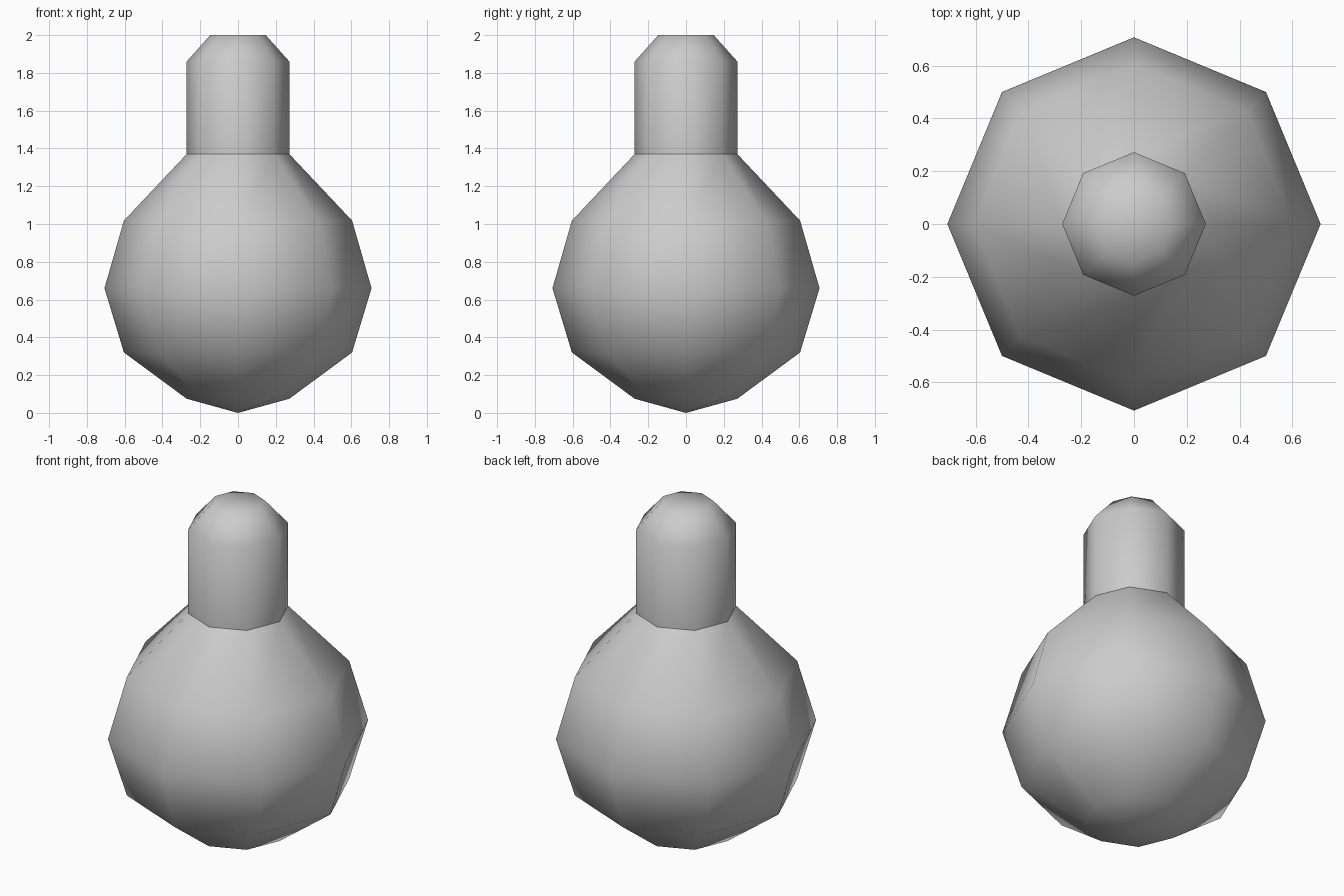
import bpy, bmesh, math

if "Cube" in bpy.data.objects:
    bpy.data.objects.remove(bpy.data.objects["Cube"])

SIDES = 8


def lathe(name, profile):
    """Spin a (radius, z) profile around z; radius 0 makes a pole."""
    bm = bmesh.new()
    rings = []
    for r, z in profile:
        if r == 0:
            rings.append([bm.verts.new((0, 0, z))] * SIDES)
        else:
            rings.append([bm.verts.new((r * math.cos(i * math.tau / SIDES),
                                        r * math.sin(i * math.tau / SIDES), z))
                          for i in range(SIDES)])
    for lo, hi in zip(rings, rings[1:]):
        for i in range(SIDES):
            j = (i + 1) % SIDES
            quad = list(dict.fromkeys((lo[i], lo[j], hi[j], hi[i])))
            bm.faces.new(quad).smooth = True
    mesh = bpy.data.meshes.new(name)
    bm.to_mesh(mesh)
    bm.free()
    obj = bpy.data.objects.new(name, mesh)
    bpy.context.collection.objects.link(obj)
    return obj


# Round body, open where the neck joins
lathe("bulb_body", [(0, 0), (0.272, 0.075), (0.604, 0.32), (0.707, 0.66),
                    (0.604, 1.018), (0.272, 1.37)])

# Straight neck with chamfered flat cap; separate for a crisp seam
lathe("neck", [(0.272, 1.37), (0.272, 1.86), (0.147, 2.0), (0, 2.0)])
